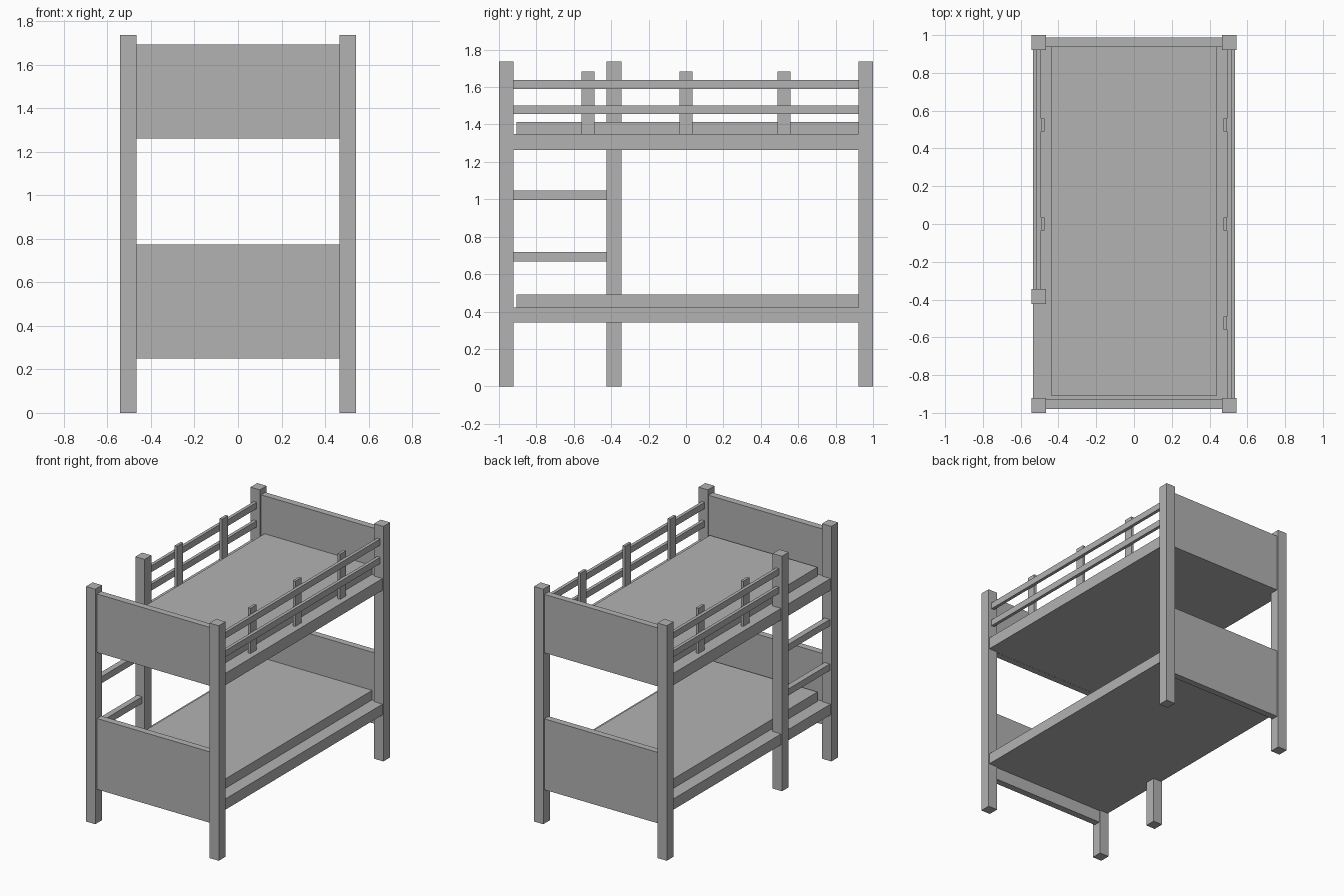
import bpy

cube = bpy.data.objects.get("Cube")
if cube:
    bpy.data.objects.remove(cube, do_unlink=True)

# One plain grey for the whole bed
grey = bpy.data.materials.new("plain grey")
grey.use_nodes = True
grey.diffuse_color = (0.448, 0.448, 0.448, 1)
grey.node_tree.nodes["Principled BSDF"].inputs["Base Color"].default_value = grey.diffuse_color


def box(name, x, y, z):
    """Add a box spanning the given (low, high) ranges."""
    spans = [sorted(s) for s in (x, y, z)]
    bpy.ops.mesh.primitive_cube_add(size=1, location=[(a + b) / 2 for a, b in spans])
    obj = bpy.context.object
    obj.name = name
    obj.scale = [b - a for a, b in spans]
    bpy.ops.object.transform_apply(location=False, rotation=False, scale=True)
    obj.data.materials.append(grey)
    return obj


HEIGHT = 1.737
OUT, IN = 0.543, 0.467        # outer and inner faces of the posts in x
END = 0.922                   # inner faces of the corner posts in y
FRONT, BACK = -0.93, 0.938    # inner faces of the end panels
LADDER = (-0.424, -0.345)     # ladder post in y
sides = {"left": 1, "right": -1}

# Corner posts
for side, s in sides.items():
    for end, e in (("front", -1), ("back", 1)):
        box(f"{end}_{side}_post", (s * IN, s * OUT), (e * END, e), (0, HEIGHT))

# Ladder post and rungs
box("ladder_post", (-OUT, -IN), LADDER, (0, HEIGHT))
for z in (0.668, 0.997):
    box("ladder_rung", (-0.53, -0.487), (-END, LADDER[0]), (z, z + 0.049))

# Bunks: end panels, base and mattress
bunks = {"lower": (0.25, 0.774, 0.342, 0.422, 0.492),
         "upper": (1.262, 1.694, 1.263, 1.35, 1.414)}
for level, (low, high, base, deck, top) in bunks.items():
    box(f"{level}_front_panel", (-IN, IN), (FRONT - 0.05, FRONT), (low, high))
    box(f"{level}_back_panel", (-IN, IN), (BACK, BACK + 0.049), (low, high))
    box(f"{level}_base", (-0.536, 0.536), (FRONT, BACK), (base, deck))
    box(f"{level}_mattress", (-0.44, 0.44), (-0.907, BACK), (deck, top))

# Guard rails with uprights; the right side stops at the ladder post
for side, s in sides.items():
    start = -END if s > 0 else LADDER[1]
    for z in (1.455, 1.591):
        box(f"{side}_guard_rail", (s * 0.493, s * 0.517), (start, END), (z, z + 0.047))
    for y in (-0.524, 0, 0.524):
        if y > start and (s > 0 or y >= 0):
            box(f"{side}_guard_upright", (s * 0.473, s * 0.493),
                (y - 0.035, y + 0.035), (1.35, 1.684))
